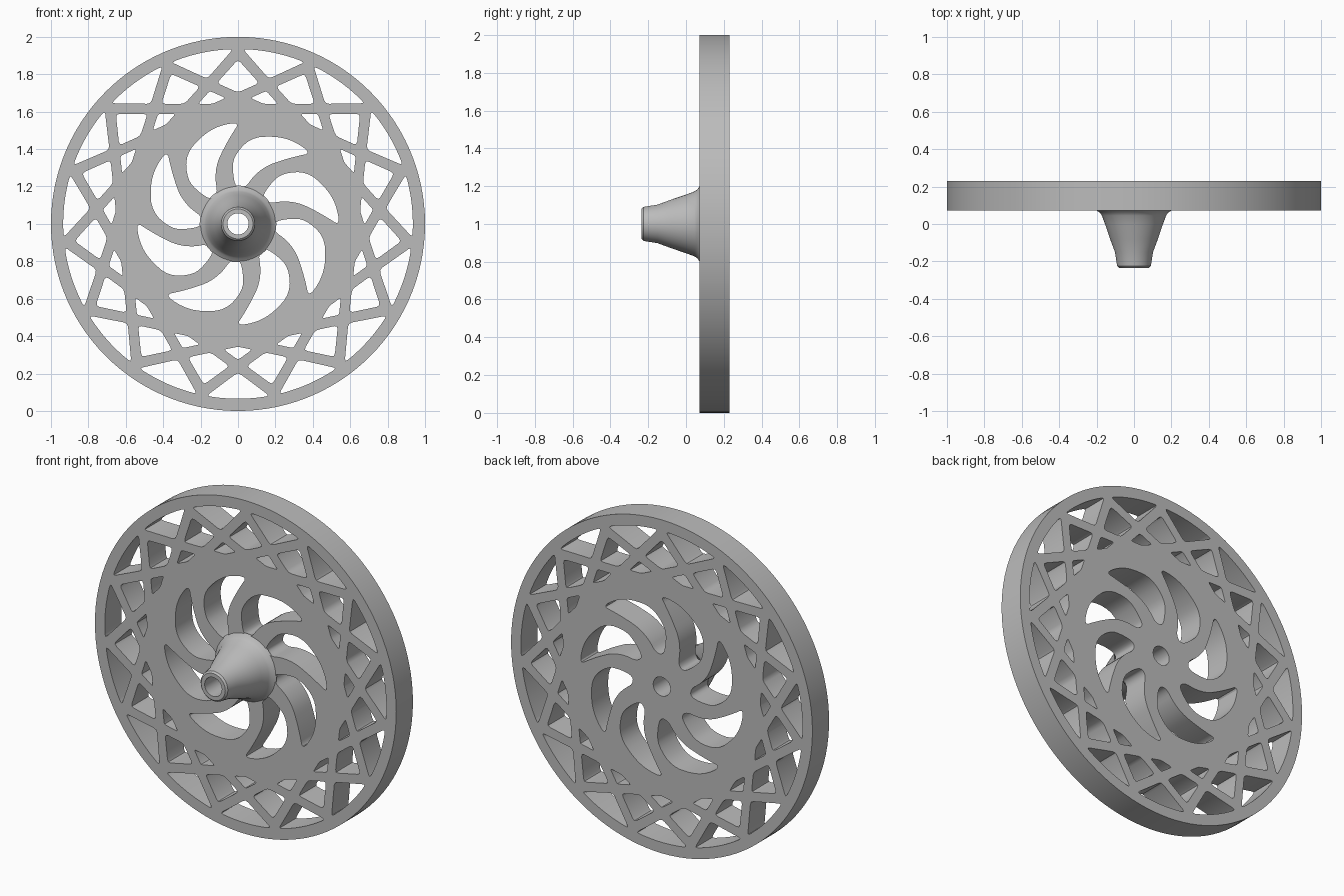
import bpy, bmesh, math
from math import sin, cos, radians

if "Cube" in bpy.data.objects:
    bpy.data.objects.remove(bpy.data.objects["Cube"])

grey = bpy.data.materials.new("plain_grey")
grey.diffuse_color = (0.5, 0.5, 0.5, 1)
grey.use_nodes = True
grey.node_tree.nodes["Principled BSDF"].inputs["Base Color"].default_value = grey.diffuse_color

CZ = 1.0                     # wheel centre height
Y0, Y1 = 0.072, 0.23         # front and back of the disc
D, H = 0.615, 0.027          # strut distance from centre, half width
BORE = 0.057


def polar(r, deg):
    # angle runs clockwise from the top
    return (r * sin(radians(deg)), r * cos(radians(deg)))


def cross(a1, d1, a2, d2):
    # meeting point of two lines given by normal angle and distance
    x1, y1 = polar(1, a1)
    x2, y2 = polar(1, a2)
    det = x1 * y2 - x2 * y1
    return ((d1 * y2 - d2 * y1) / det, (x1 * d2 - x2 * d1) / det)


def rounded(pts, size):
    # cut every corner with a short curve
    out = []
    n = len(pts)
    for i, p in enumerate(pts):
        ends = []
        for q in (pts[i - 1], pts[(i + 1) % n]):
            length = math.dist(p, q)
            t = min(size, 0.4 * length) / length
            ends.append((p[0] + (q[0] - p[0]) * t, p[1] + (q[1] - p[1]) * t))
        a, b = ends
        mid = (0.25 * a[0] + 0.5 * p[0] + 0.25 * b[0],
               0.25 * a[1] + 0.5 * p[1] + 0.25 * b[1])
        out += [a, mid, b]
    return out


def chaikin(pts, times):
    for _ in range(times):
        out = []
        for i, p in enumerate(pts):
            q = pts[(i + 1) % len(pts)]
            out.append((0.75 * p[0] + 0.25 * q[0], 0.75 * p[1] + 0.25 * q[1]))
            out.append((0.25 * p[0] + 0.75 * q[0], 0.25 * p[1] + 0.75 * q[1]))
        pts = out
    return pts


def circle(r, n):
    return [polar(r, 360 * i / n) for i in range(n)]


def finish(obj):
    bpy.ops.object.select_all(action='DESELECT')
    obj.select_set(True)
    bpy.context.view_layer.objects.active = obj
    bpy.ops.object.shade_smooth_by_angle(angle=radians(30))


# wheel outline, bore and all openings
loops = [circle(1.0, 120), circle(BORE, 32)]

# woven straight struts: the gaps of a fifteen-point star
for k in range(15):
    a = 24 * k
    # kite under each rim joint
    loops.append(rounded([
        cross(a + 48, D - H, a - 48, D - H),
        cross(a + 48, D - H, a - 24, D + H),
        cross(a + 24, D + H, a - 24, D + H),
        cross(a - 48, D - H, a + 24, D + H)], 0.02))
    b = a + 12
    # triangle against the rim
    arc = [polar(0.935, b - 10.4 + 20.8 * i / 6) for i in range(7)]
    loops.append(rounded(arc + [cross(b + 36, D + H, b - 36, D + H)], 0.02))
    # small diamond near the inner disc
    loops.append(rounded([
        cross(b + 36, D - H, b - 36, D - H),
        cross(b + 36, D - H, b - 12, D + H),
        cross(b + 12, D + H, b - 12, D + H),
        cross(b - 36, D - H, b + 12, D + H)], 0.012))

# eight curved swirl openings
SWIRL = [(0.545, 1), (0.535, -11), (0.51, -22), (0.465, -37), (0.36, -49),
         (0.27, -51), (0.19, -48), (0.20, -33), (0.27, -27), (0.346, -19),
         (0.417, -10), (0.48, -4)]
for k in range(8):
    loops.append(chaikin([polar(r, t + 45 * k) for r, t in SWIRL], 2))

curve = bpy.data.curves.new("wheel_disc", 'CURVE')
curve.dimensions = '2D'
curve.fill_mode = 'BOTH'
curve.extrude = (Y1 - Y0) / 2
for pts in loops:
    s = curve.splines.new('POLY')
    s.points.add(len(pts) - 1)
    for p, (x, y) in zip(s.points, pts):
        p.co = (x, y, 0, 1)
    s.use_cyclic_u = True
disc = bpy.data.objects.new("wheel_disc", curve)
bpy.context.collection.objects.link(disc)
disc.location = (0, (Y0 + Y1) / 2, CZ)
disc.rotation_euler = (math.pi / 2, 0, 0)
disc.select_set(True)
bpy.context.view_layer.objects.active = disc
bpy.ops.object.convert(target='MESH')
disc = bpy.context.view_layer.objects.active
bm = bmesh.new()
bm.from_mesh(disc.data)
bmesh.ops.remove_doubles(bm, verts=bm.verts, dist=0.0002)
bmesh.ops.recalc_face_normals(bm, faces=bm.faces)
bm.to_mesh(disc.data)
bm.free()
disc.data.materials.clear()
disc.data.materials.append(grey)
finish(disc)

# tapered hub with a bore, turned around the axle
PROFILE = [(BORE, Y0 + 0.003), (BORE, -0.235), (0.08, -0.235), (0.09, -0.225),
           (0.102, -0.15), (0.128, -0.08), (0.155, 0.0), (0.172, 0.045),
           (0.182, 0.06), (0.205, Y0 + 0.003)]
N = 48
bm = bmesh.new()
rings = [[bm.verts.new((x, y, CZ + z)) for x, z in circle(r, N)] for r, y in PROFILE]
for a, b in zip(rings, rings[1:]):
    for i in range(N):
        j = (i + 1) % N
        bm.faces.new((a[i], a[j], b[j], b[i]))
bmesh.ops.recalc_face_normals(bm, faces=bm.faces)
# the open back is hidden in the disc, so check the outer wall faces outward
bm.faces.ensure_lookup_table()
wall = bm.faces[5 * N]
c = wall.calc_center_median()
if wall.normal.x * c.x + wall.normal.z * (c.z - CZ) < 0:
    bmesh.ops.reverse_faces(bm, faces=bm.faces)
mesh = bpy.data.meshes.new("hub_cone")
bm.to_mesh(mesh)
bm.free()
mesh.materials.append(grey)
hub = bpy.data.objects.new("hub_cone", mesh)
bpy.context.collection.objects.link(hub)
finish(hub)
